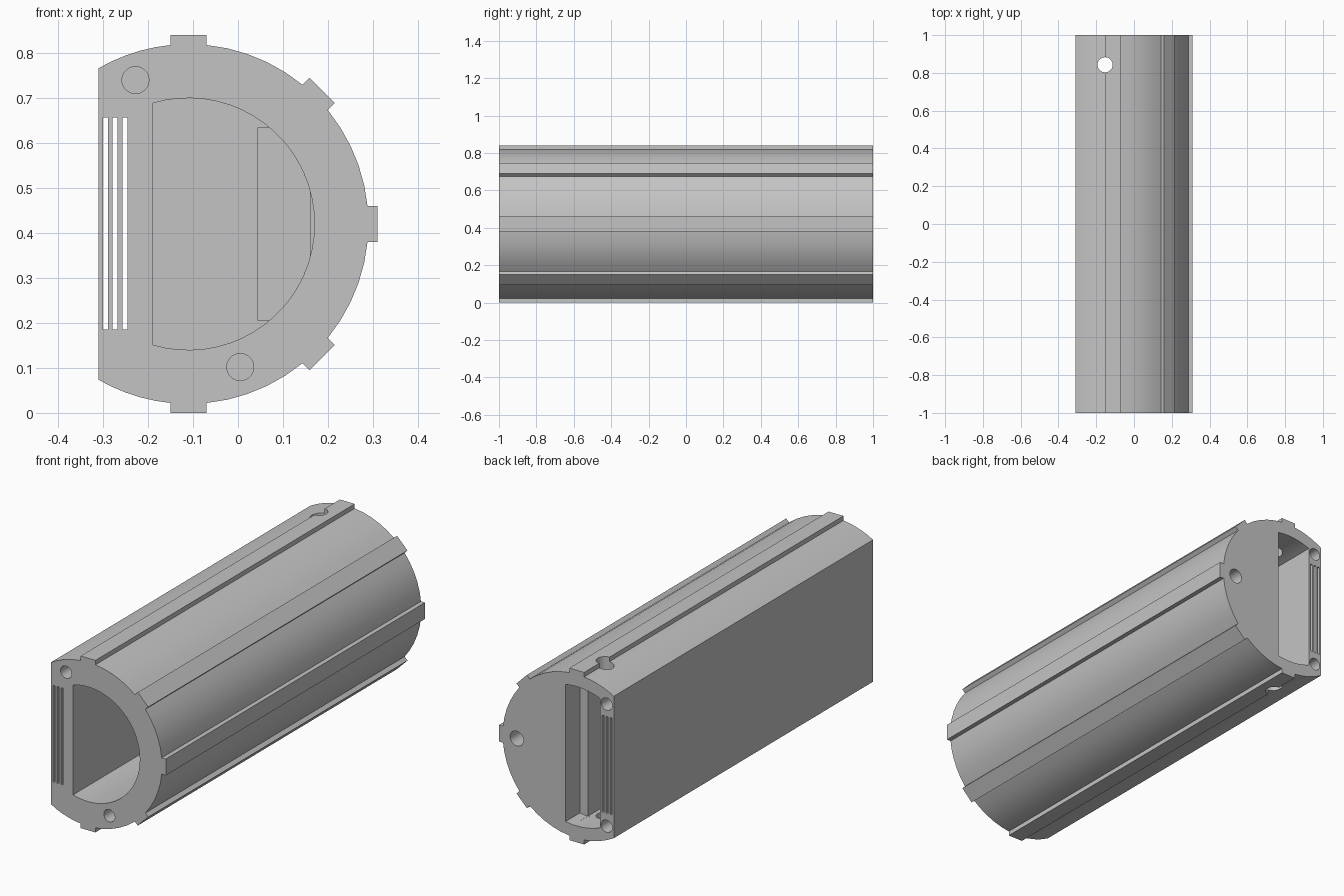
import bpy, bmesh, math

if "Cube" in bpy.data.objects:
    bpy.data.objects.remove(bpy.data.objects["Cube"])

CX, CZ = -0.11, 0.42      # axis of the round wall
R, RIB_R, RIB_HALF = 0.40, 0.42, 0.04

grey = bpy.data.materials.new("plain grey")
grey.use_nodes = True
grey.diffuse_color = (0.55, 0.55, 0.55, 1)
grey.node_tree.nodes["Principled BSDF"].inputs["Base Color"].default_value = (0.55, 0.55, 0.55, 1)


def arc(r, a0, a1, steps, cx=CX, cz=CZ):
    """Points (x, z) along an arc between two angles."""
    return [(cx + r * math.cos(a), cz + r * math.sin(a))
            for a in (a0 + (a1 - a0) * i / steps for i in range(steps + 1))]


def prism(name, profile, start, end, axis="Y"):
    """Extrude a closed 2D profile along Y (x, z points) or Z (x, y points)."""
    bm = bmesh.new()
    put = (lambda p, d: (p[0], d, p[1])) if axis == "Y" else (lambda p, d: (p[0], p[1], d))
    face = bm.faces.new([bm.verts.new(put(p, start)) for p in profile])
    ext = bmesh.ops.extrude_face_region(bm, geom=[face])
    verts = [g for g in ext["geom"] if isinstance(g, bmesh.types.BMVert)]
    shift = (0, end - start, 0) if axis == "Y" else (0, 0, end - start)
    bmesh.ops.translate(bm, verts=verts, vec=shift)
    bmesh.ops.recalc_face_normals(bm, faces=bm.faces)
    mesh = bpy.data.meshes.new(name)
    bm.to_mesh(mesh)
    bm.free()
    mesh.materials.append(grey)
    ob = bpy.data.objects.new(name, mesh)
    bpy.context.collection.objects.link(ob)
    return ob


def box(x0, x1, z0, z1):
    return [(x0, z0), (x1, z0), (x1, z1), (x0, z1)]


def circle(x, z, r):
    return arc(r, 0, 2 * math.pi, 32, x, z)[:-1]


# Outer profile: round wall with five ribs, closed by the flat side
half = math.asin(RIB_HALF / R)
flat = math.acos(-0.20 / R)
outline, angle = [], flat
for deg in (90, 45, 0, -45, -90):
    a = math.radians(deg)
    outline += arc(R, angle, a + half, 5)
    for side in (1, -1):
        outline.append((CX + RIB_R * math.cos(a) - side * RIB_HALF * math.sin(a),
                        CZ + RIB_R * math.sin(a) + side * RIB_HALF * math.cos(a)))
    angle = a - half
outline += arc(R, angle, -flat, 5)
body = prism("ribbed_housing", outline, -1, 1)


def cut(profile, start, end, axis="Y"):
    cutter = prism("cutter", profile, start, end, axis)
    cutter.hide_render = True
    mod = body.modifiers.new("cut", "BOOLEAN")
    mod.operation, mod.solver, mod.object = "DIFFERENCE", "EXACT", cutter
    bpy.context.view_layer.objects.active = body
    bpy.ops.object.modifier_apply(modifier=mod.name)
    bpy.data.objects.remove(cutter)


# Front chamber with a deeper pocket at its end
a = math.acos(-0.08 / 0.28)
cut(arc(0.28, a, -a, 36), -1.1, 0.40)
cut(box(0.045, 0.16, 0.205, 0.635), 0.30, 0.50)


# Rear chamber: arched top and bottom, stepped inner wall
def rear_profile(x0, x1, r=0.34):
    a0, a1 = math.acos((x0 - CX) / r), math.acos((x1 - CX) / r)
    return arc(r, a0, a1, 8) + arc(r, -a1, -a0, 8)


cut(rear_profile(-0.235, -0.05), 0.89, 1.1)
cut(rear_profile(-0.235, -0.093), 0.55, 0.95)

# Three thin slots running the full length beside the flat side
for i in range(3):
    x = -0.30 + 0.0215 * i
    cut(box(x, x + 0.011, 0.185, 0.657), -1.1, 1.1)

# Screw holes in both ends
for x, z in ((-0.228, 0.74), (0.005, 0.102)):
    cut(circle(x, z, 0.03), -1.1, -0.8)
for x, z, r in ((-0.272, 0.718, 0.03), (-0.272, 0.122, 0.03), (0.214, 0.42, 0.036)):
    cut(circle(x, z, r), 0.8, 1.1)

# Upright hole through the rear chamber
cut(circle(-0.153, 0.843, 0.04), -0.1, 1.0, "Z")

# Smooth the round walls, keep edges sharp
bpy.ops.object.select_all(action="DESELECT")
body.select_set(True)
bpy.context.view_layer.objects.active = body
bpy.ops.object.shade_smooth_by_angle(angle=math.radians(20))
